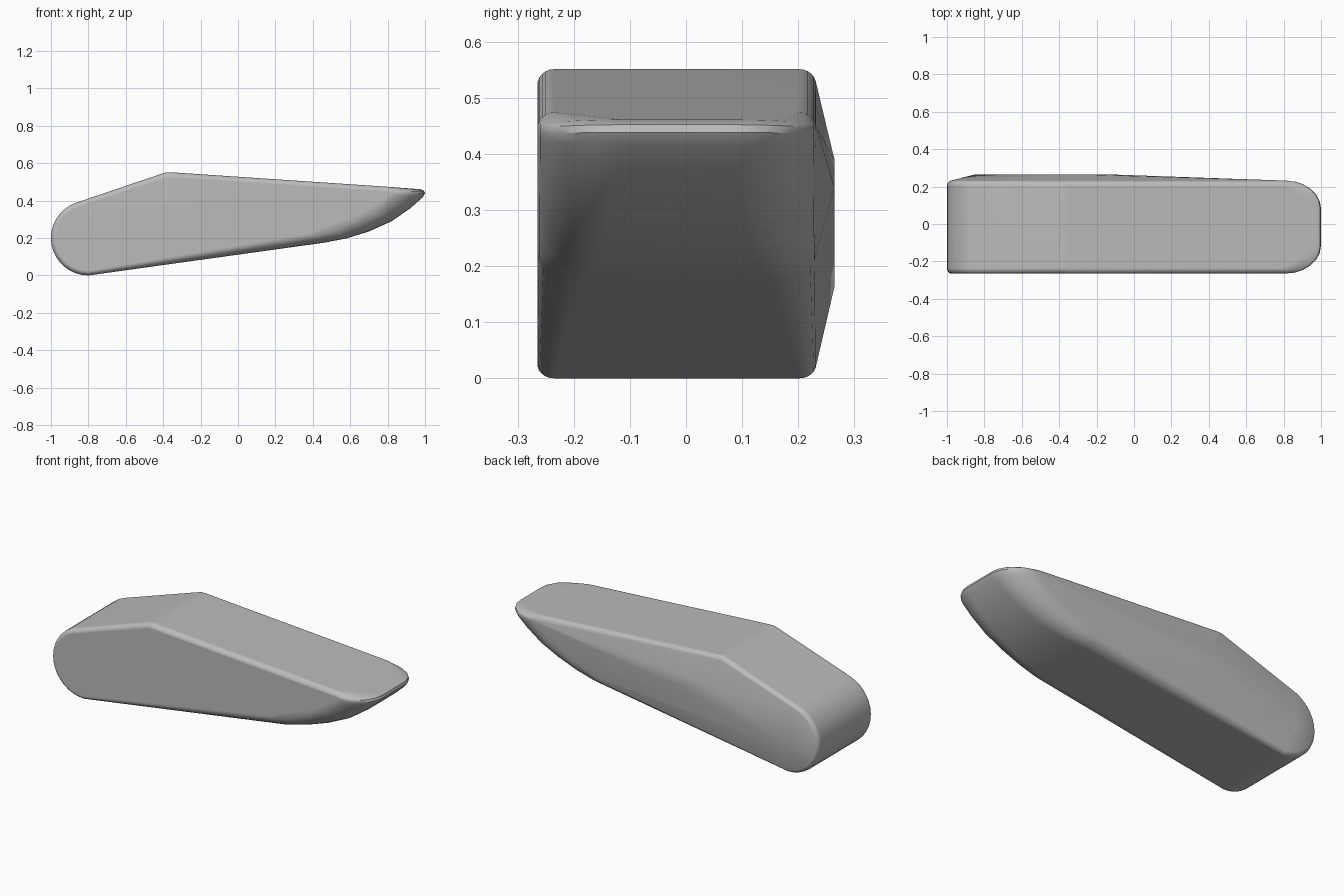
import bpy, bmesh, math

cube = bpy.data.objects.get("Cube")
if cube:
    bpy.data.objects.remove(cube)

FRONT, BACK = -0.265, 0.232
EDGE = 0.03

mat = bpy.data.materials.new("plain grey")
mat.use_nodes = True
grey = (0.5, 0.5, 0.5, 1)
mat.diffuse_color = grey
mat.node_tree.nodes["Principled BSDF"].inputs["Base Color"].default_value = grey

# Side outline: rim point, matching point on the flat side, depth of the rounding
rim = [
    ((-0.41, 0.543), (-0.405, 0.515), EDGE),
    ((-0.385, 0.551), (-0.38, 0.523), EDGE),
    ((-0.35, 0.551), (-0.35, 0.523), EDGE),
    ((0.8, 0.474), (0.78, 0.446), EDGE),
    ((0.975, 0.461), (0.8, 0.449), 0.15),
    ((0.995, 0.452), (0.81, 0.443), 0.15),
    ((1.0, 0.438), (0.81, 0.435), 0.15),
    ((0.985, 0.415), (0.8, 0.425), 0.15),
    ((0.92, 0.358), (0.76, 0.4), 0.14),
    ((0.82, 0.289), (0.69, 0.355), 0.13),
    ((0.7, 0.235), (0.6, 0.31), 0.12),
    ((0.58, 0.198), (0.49, 0.265), 0.1),
    ((0.46, 0.175), (0.38, 0.225), 0.08),
]

# Round tail end
for i in range(17):
    a = math.radians(110 + i * 10)
    c, s = math.cos(a), math.sin(a)
    rim.append(((-0.8 + 0.2 * c, 0.2 + 0.2 * s),
                (-0.8 + 0.175 * c, 0.2 + 0.175 * s), EDGE))

bm = bmesh.new()
STEPS = 6
for (px, pz), (sx, sz), depth in rim:
    for side, y_out in ((1, FRONT), (-1, BACK)):
        for k in range(STEPS + 1):
            t = math.pi / 2 * k / STEPS
            f, g = math.sin(t), 1 - math.cos(t)
            bm.verts.new((sx + (px - sx) * f, y_out + side * depth * g,
                          sz + (pz - sz) * f))

# Shallow bulge on the back side
for x, z in ((-0.85, 0.165), (-0.29, 0.388), (-0.13, 0.34)):
    bm.verts.new((x, 0.265, z))

# Skin everything as one convex body
hull = bmesh.ops.convex_hull(bm, input=bm.verts)
loose = [v for v in hull["geom_interior"] + hull["geom_unused"]
         if isinstance(v, bmesh.types.BMVert) and v.is_valid]
bmesh.ops.delete(bm, geom=list(set(loose)), context='VERTS')
bmesh.ops.dissolve_limit(bm, angle_limit=math.radians(0.5),
                         verts=bm.verts, edges=bm.edges)
bmesh.ops.recalc_face_normals(bm, faces=bm.faces)

mesh = bpy.data.meshes.new("body")
bm.to_mesh(mesh)
bm.free()
mesh.materials.append(mat)
body = bpy.data.objects.new("body", mesh)
bpy.context.collection.objects.link(body)

bpy.ops.object.select_all(action='DESELECT')
body.select_set(True)
bpy.context.view_layer.objects.active = body
bpy.ops.object.shade_smooth_by_angle(angle=math.radians(30))

# Keep large flat faces flat against the rounded rims
normals = body.modifiers.new("face weighting", 'WEIGHTED_NORMAL')
normals.keep_sharp = True
